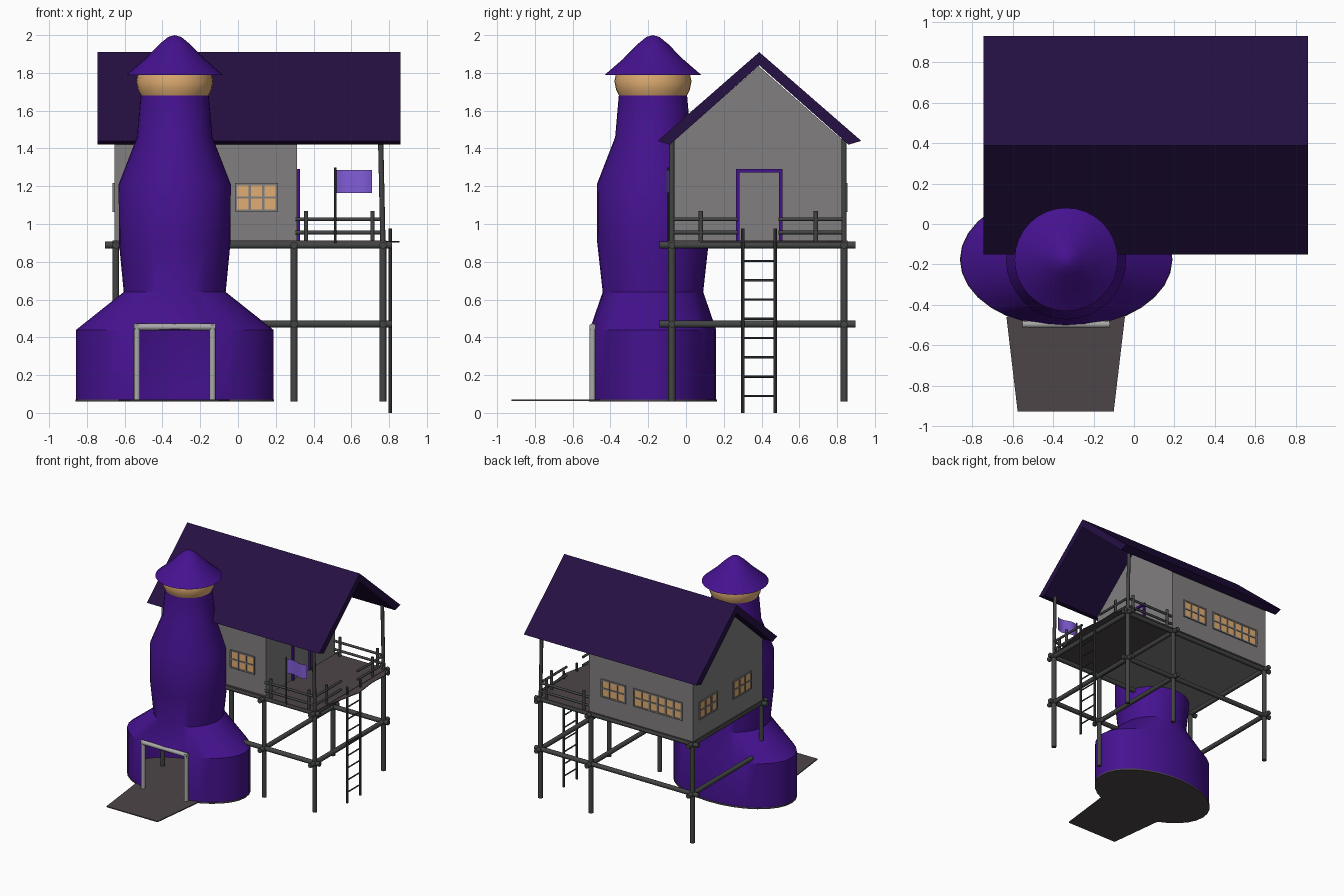
import bpy, bmesh
from math import sin, cos, pi, radians
from mathutils import Vector

if "Cube" in bpy.data.objects:
    bpy.data.objects.remove(bpy.data.objects["Cube"])


def mat(name, r, g, b):
    m = bpy.data.materials.new(name)
    m.diffuse_color = (r, g, b, 1)
    m.use_nodes = True
    m.node_tree.nodes["Principled BSDF"].inputs["Base Color"].default_value = m.diffuse_color
    return m


PURPLE = mat("purple", .06, .006, .28)
ROOF = mat("dark_purple", .018, .005, .055)
CREAM = mat("warm_glow", .75, .42, .17)
WOOD = mat("dark_wood", .055, .057, .057)
FLOOR = mat("floor_brown", .075, .06, .065)
WALL = mat("wall_grey", .22, .21, .21)
STONE = mat("stone", .4, .4, .4)
FLAG = mat("flag_violet", .22, .11, .68)


def finish(name, bm, m, smooth=None):
    bmesh.ops.recalc_face_normals(bm, faces=bm.faces)
    me = bpy.data.meshes.new(name)
    bm.to_mesh(me)
    bm.free()
    ob = bpy.data.objects.new(name, me)
    bpy.context.collection.objects.link(ob)
    me.materials.append(m)
    if smooth:
        bpy.ops.object.select_all(action='DESELECT')
        ob.select_set(True)
        bpy.context.view_layer.objects.active = ob
        bpy.ops.object.shade_smooth_by_angle(angle=radians(smooth))
    return ob


def box(name, lo, hi, m):
    bm = bmesh.new()
    bmesh.ops.create_cube(bm, size=1)
    for v in bm.verts:
        v.co = [lo[i] + (v.co[i] + .5) * (hi[i] - lo[i]) for i in range(3)]
    return finish(name, bm, m)


def rod(name, a, b, r=.018, m=WOOD, n=10):
    a, b = Vector(a), Vector(b)
    bm = bmesh.new()
    bmesh.ops.create_cone(bm, cap_ends=True, segments=n, radius1=r, radius2=r, depth=(b - a).length)
    q = (b - a).to_track_quat('Z', 'Y')
    for v in bm.verts:
        v.co = q @ v.co + (a + b) / 2
    return finish(name, bm, m, 40)


def extrude(name, pts, vec, m):
    bm = bmesh.new()
    f = bm.faces.new([bm.verts.new(p) for p in pts])
    ext = bmesh.ops.extrude_face_region(bm, geom=[f])
    bmesh.ops.translate(bm, vec=vec, verts=[g for g in ext['geom'] if isinstance(g, bmesh.types.BMVert)])
    return finish(name, bm, m)


CX, CY, SEG = -.335, -.175, 32


def lathe(name, prof, m, door=False, cap0=False, angle=30):
    """Loft elliptical rings (rx, ry, z); optionally leave a front doorway in the first band."""
    bm = bmesh.new()
    rings = [[bm.verts.new((CX + rx * sin(2 * pi * i / SEG), CY - ry * cos(2 * pi * i / SEG), z))
              for i in range(SEG)] for rx, ry, z in prof]
    for k in range(len(rings) - 1):
        for i in range(SEG):
            if door and k == 0 and (i < 2 or i >= SEG - 2):
                continue
            j = (i + 1) % SEG
            bm.faces.new((rings[k][i], rings[k][j], rings[k + 1][j], rings[k + 1][i]))
    if cap0:
        bm.faces.new(rings[0])
    bmesh.ops.remove_doubles(bm, verts=bm.verts, dist=1e-5)
    return finish(name, bm, m, angle)


# Tower: flared oval base with doorway, bulging shaft, lantern and pointed cap
lathe("tower", [(.522, .335, .07), (.522, .335, .44), (.27, .266, .64), (.295, .295, .9),
                (.297, .297, 1.21), (.2, .2, 1.46), (.18, .18, 1.69)], PURPLE, door=True)
lathe("tower_floor", [(.525, .338, .06), (.525, .338, .072), (0, 0, .072)], FLOOR, cap0=True)
lathe("lantern", [(.18, .18, 1.68), (.195, .195, 1.71), (.204, .204, 1.755), (.195, .195, 1.8)], CREAM)
lathe("tower_cap", [(.19, .19, 1.8), (.255, .255, 1.79), (.16, .16, 1.872), (.08, .08, 1.953),
                    (.035, .035, 1.99), (0, 0, 2.0)], PURPLE, cap0=True, angle=50)
for s in (-1, 1):
    rod("doorway_post", (CX + s * .2, -.495, .07), (CX + s * .2, -.495, .465), .017, STONE)
rod("doorway_lintel", (CX - .215, -.495, .455), (CX + .215, -.495, .455), .018, STONE)
extrude("ramp", [(-.63, -.46, .064), (-.575, -.925, .064), (-.1, -.925, .064), (-.045, -.46, .064)],
        (0, 0, .008), FLOOR)

# House: gabled walls and thin pitched roof
extrude("house_walls", [(-.655, -.077, .9), (-.655, .845, .9), (-.655, .845, 1.43),
                        (-.655, .385, 1.835), (-.655, -.077, 1.43)], (.967, 0, 0), WALL)
extrude("house_roof", [(-.743, .388, 1.91), (-.743, -.15, 1.44), (-.743, -.085, 1.42), (-.743, .388, 1.84),
                       (-.743, .861, 1.42), (-.743, .928, 1.44)], (1.602, 0, 0), ROOF)

# Deck and stilts with crossing beams at two heights
box("deck", (-.665, -.095, .9), (.785, .855, .912), FLOOR)
extrude("deck_edge", [(.78, .0, .903), (.815, .2, .903), (.855, .39, .903), (.83, .6, .903),
                      (.84, .75, .903), (.78, .85, .903)], (0, 0, .006), FLOOR)
XS, YS = (-.647, .297, .767), (-.075, .837)
for y in YS:
    for x in XS:
        rod("stilt", (x, y, .06), (x, y, .9), .019)
    rod("porch_post", (.767, y, .9), (.755, y, 1.46), .014)
for z in (.888, .47):
    for y in YS:
        rod("long_beam", (-.705, y, z), (.815, y, z), .019)
    for x in XS:
        rod("cross_beam", (x, -.14, z), (x, .898, z), .019)


# Porch railings: two rails and uprights per run
def railing(a, b, posts):
    a, b = Vector(a), Vector(b)
    for z in (.955, 1.025):
        rod("rail", (a.x, a.y, z), (b.x, b.y, z), .01)
    for t in posts:
        p = a.lerp(b, t)
        rod("rail_post", (p.x, p.y, .9), (p.x, p.y, 1.068), .012)


for y in YS:
    railing((.305, y, 0), (.767, y, 0), (.12, .88))
railing((.767, -.075, 0), (.767, .275, 0), (.44,))
railing((.767, .837, 0), (.767, .49, 0), (.43,))

# Door frame on the porch wall
for y in (.265, .493):
    box("door_frame_side", (.305, y, .91), (.327, y + .019, 1.29), PURPLE)
box("door_frame_top", (.305, .265, 1.272), (.327, .512, 1.29), PURPLE)

# Ladder
for y in (.3, .473):
    rod("ladder_side", (.805, y, 0), (.805, y, .975), .009, n=8)
for i in range(8):
    z = .09 + i * .102
    rod("ladder_rung", (.805, .3, z), (.805, .473, z), .006, n=6)


# Windows: glowing pane with bars; u is the along-wall axis (0 = x, 1 = y), c the wall coordinate
def window(u, lo, hi, c, cols, z0=1.07, z1=1.21):
    def slab(name, a, b, za, zb, t, m):
        if u == 0:
            box(name, (a, c - t, za), (b, c + t, zb), m)
        else:
            box(name, (c - t, a, za), (c + t, b, zb), m)
    slab("window_pane", lo, hi, z0, z1, .004, CREAM)
    for i in range(cols + 1):
        p = lo + (hi - lo) * i / cols
        slab("window_bar", p - .006, p + .006, z0, z1, .01, WALL)
    for z in (z0, (z0 + z1) / 2, z1):
        slab("window_bar", lo - .006, hi + .006, z - .006, z + .006, .009, WALL)


window(0, -.01, .205, -.077, 3)
window(0, -.03, .19, .845, 3)
window(0, -.555, -.11, .845, 6)
window(1, .53, .76, -.655, 3)
window(1, .08, .31, -.655, 3)

# Flag on the front railing
rod("flag_pole", (.515, -.095, .9), (.515, -.095, 1.3), .006, n=8)
bm = bmesh.new()
cols = [[bm.verts.new((.515 + .195 * i / 12, -.095 + .012 * sin(i / 12 * 2 * pi), z)) for z in (1.165, 1.285)]
        for i in range(13)]
for p, q in zip(cols, cols[1:]):
    bm.faces.new((p[0], q[0], q[1], p[1]))
finish("flag", bm, FLAG, 60)
